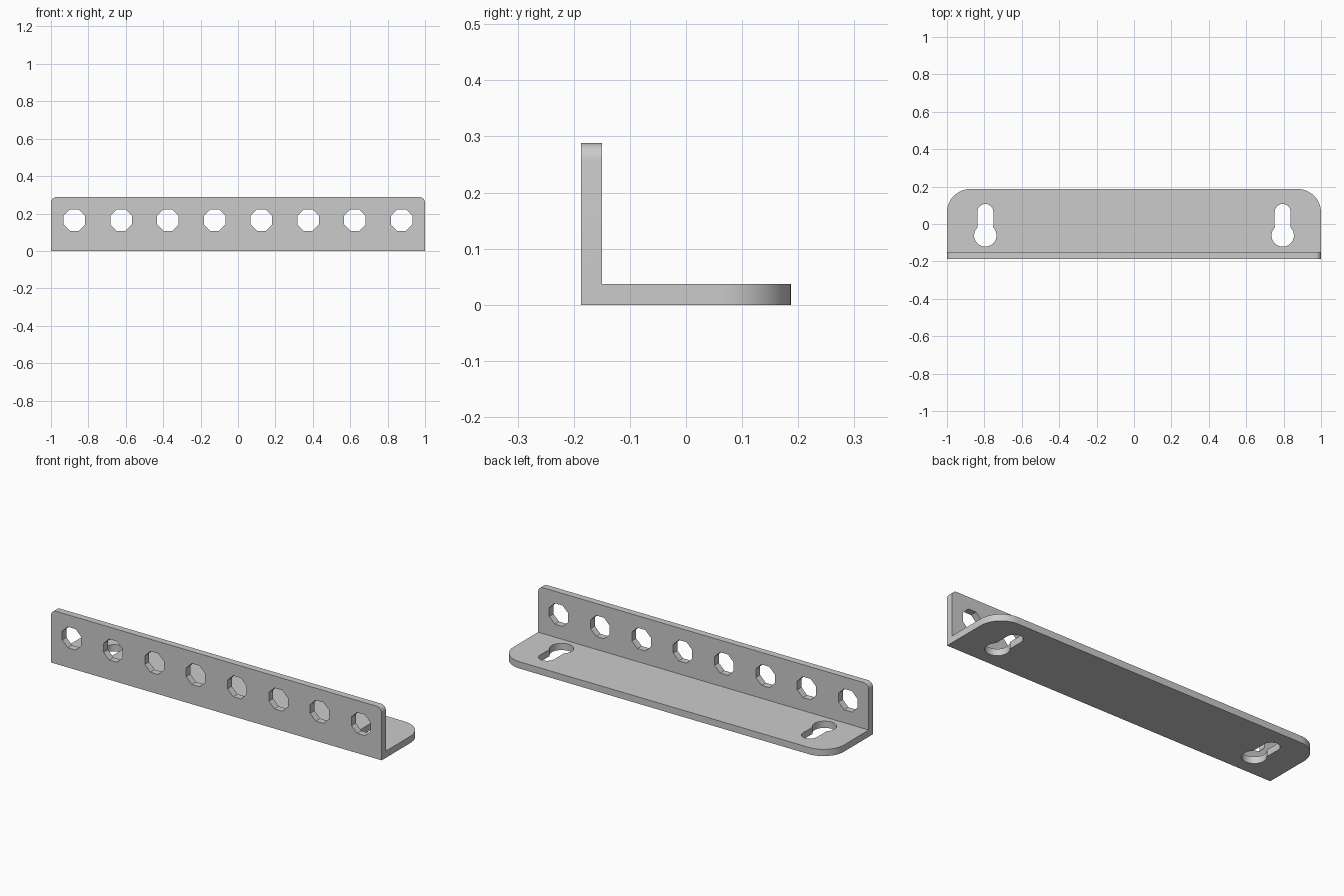
import bpy, bmesh
from math import sin, cos, pi, radians
from mathutils import Vector

if "Cube" in bpy.data.objects:
    bpy.data.objects.remove(bpy.data.objects["Cube"])

HALF_LEN, HALF_DEPTH, HEIGHT, THICK = 1.0, 0.187, 0.288, 0.037

steel = bpy.data.materials.new("plain grey steel")
steel.use_nodes = True
grey = (0.6, 0.6, 0.6, 1)
steel.diffuse_color = grey
steel.node_tree.nodes["Principled BSDF"].inputs["Base Color"].default_value = grey


def prism(name, outline, offset):
    """Extrude a closed 3D outline along an offset into a solid object."""
    bm = bmesh.new()
    face = bm.faces.new([bm.verts.new(p) for p in outline])
    moved = bmesh.ops.extrude_face_region(bm, geom=[face])["geom"]
    bmesh.ops.translate(bm, vec=offset, verts=[v for v in moved if isinstance(v, bmesh.types.BMVert)])
    bmesh.ops.recalc_face_normals(bm, faces=bm.faces)
    mesh = bpy.data.meshes.new(name)
    bm.to_mesh(mesh)
    bm.free()
    obj = bpy.data.objects.new(name, mesh)
    bpy.context.collection.objects.link(obj)
    return obj


def arc(cx, cy, r, start, end, steps):
    angles = [radians(start + (end - start) * i / steps) for i in range(steps + 1)]
    return [(cx + r * cos(a), cy + r * sin(a)) for a in angles]


# L-shaped body
front, back = -HALF_DEPTH, HALF_DEPTH
profile = [(front, 0), (back, 0), (back, THICK), (front + THICK, THICK),
           (front + THICK, HEIGHT), (front, HEIGHT)]
bracket = prism("angle_bracket", [(-HALF_LEN, y, z) for y, z in profile], Vector((2 * HALF_LEN, 0, 0)))


# Rounded corners on the free edges of both flanges
def round_corners(bm, axis, test, radius, segments):
    edges = []
    for e in bm.edges:
        d = e.verts[1].co - e.verts[0].co
        mid = (e.verts[0].co + e.verts[1].co) / 2
        if abs(d[axis]) > 0.99 * d.length and abs(mid.x) > 0.99 and test(mid):
            edges.append(e)
    bmesh.ops.bevel(bm, geom=edges, offset=radius, segments=segments, profile=0.5, affect='EDGES')


bm = bmesh.new()
bm.from_mesh(bracket.data)
round_corners(bm, 2, lambda p: p.y > back - 0.01, 0.125, 12)
round_corners(bm, 1, lambda p: p.z > HEIGHT - 0.01, 0.03, 6)
bm.to_mesh(bracket.data)
bm.free()

# Octagonal holes through the upright flange
cutters = []
for i in range(8):
    ring = arc(-0.875 + 0.25 * i, 0.165, 0.062, 22.5, 337.5, 7)
    cutters.append(prism("hole_cutter", [(x, front - 0.05, z) for x, z in ring], Vector((0, 0.14, 0))))

# Keyhole slots through the base flange
big, small, wide_y, narrow_y = 0.06, 0.043, -0.061, 0.064
neck = 45
for x in (-0.795, 0.795):
    ring = arc(x, narrow_y, small, 0, 180, 12) + arc(x, wide_y, big, 90 + neck, 450 - neck, 20)
    cutters.append(prism("slot_cutter", [(px, py, -0.05) for px, py in ring], Vector((0, 0, 0.14))))

for cutter in cutters:
    cutter.hide_render = True
    mod = bracket.modifiers.new("cut", 'BOOLEAN')
    mod.operation, mod.solver, mod.object = 'DIFFERENCE', 'EXACT', cutter

# Keep the cut result and drop the cutters
bpy.context.view_layer.update()
result = bpy.data.meshes.new_from_object(bracket.evaluated_get(bpy.context.evaluated_depsgraph_get()))
bracket.modifiers.clear()
bracket.data = result
for cutter in cutters:
    bpy.data.objects.remove(cutter)

result.materials.clear()
result.materials.append(steel)
bpy.ops.object.select_all(action='DESELECT')
bracket.select_set(True)
bpy.context.view_layer.objects.active = bracket
bpy.ops.object.shade_smooth_by_angle(angle=radians(30))
